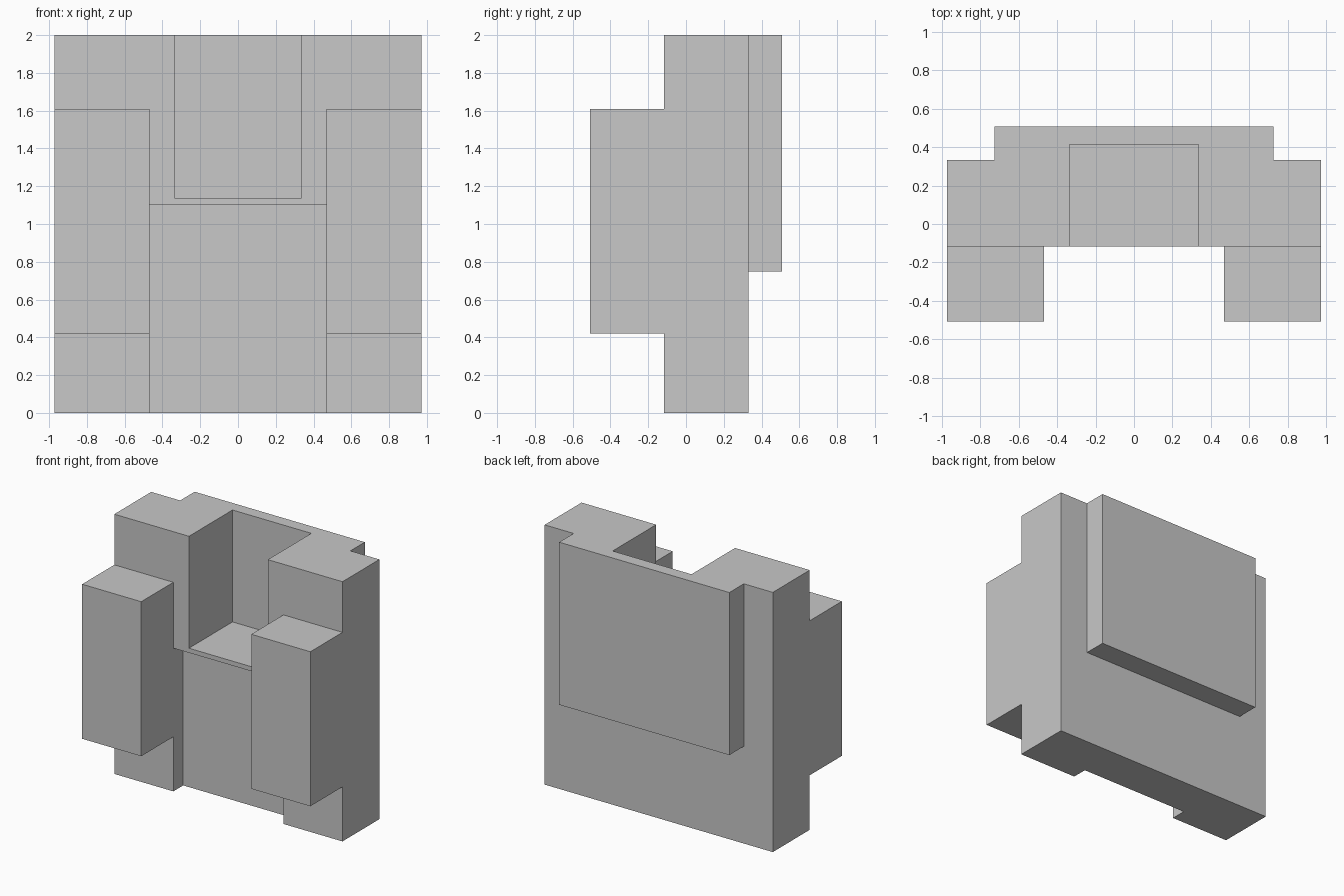
import bpy
import bmesh

if "Cube" in bpy.data.objects:
    bpy.data.objects.remove(bpy.data.objects["Cube"], do_unlink=True)

# Single flat light grey
grey = bpy.data.materials.new("light grey")
grey.use_nodes = True
colour = (0.58, 0.58, 0.58, 1)
grey.diffuse_color = colour
grey.node_tree.nodes["Principled BSDF"].inputs["Base Color"].default_value = colour

# Main dimensions
HALF_WIDTH = 0.972
TOP = 2.0
FRONT, BACK = -0.117, 0.332      # main wall
OUTER = 0.508                    # front of arms and rear of back plate
INNER = 0.469                    # inner side of arms and legs


def box(name, x, y, z):
    """Box spanning the given (low, high) ranges."""
    bm = bmesh.new()
    bmesh.ops.create_cube(bm, size=1)
    for v in bm.verts:
        v.co = [r[0] if c < 0 else r[1] for c, r in zip(v.co, (x, y, z))]
    mesh = bpy.data.meshes.new(name)
    bm.to_mesh(mesh)
    bm.free()
    mesh.materials.append(grey)
    obj = bpy.data.objects.new(name, mesh)
    bpy.context.collection.objects.link(obj)
    return obj


def cut(obj, cutter):
    """Subtract the cutter from the object."""
    mod = obj.modifiers.new(cutter.name, 'BOOLEAN')
    mod.operation = 'DIFFERENCE'
    mod.solver = 'EXACT'
    mod.object = cutter
    bpy.context.view_layer.objects.active = obj
    bpy.ops.object.modifier_apply(modifier=mod.name)


# Main wall and raised plate on its back
body = box("body", (-HALF_WIDTH, HALF_WIDTH), (FRONT, BACK), (0, TOP))
back_plate = box("back_plate", (-0.725, 0.725), (BACK, OUTER), (0.748, TOP))

# Open slot through the top, reaching into the back plate
slot = box("slot_cutter", (-0.336, 0.336), (-0.6, 0.413), (1.138, TOP + 0.2))
cut(body, slot)
cut(back_plate, slot)

# Shallow recess between the legs
recess = box("recess_cutter", (-INNER, INNER), (-0.6, 0.003), (-0.2, 1.103))
cut(body, recess)

for helper in (slot, recess):
    bpy.data.objects.remove(helper, do_unlink=True)

# Blocks projecting forward on each side
for side, name in ((1, "left_arm"), (-1, "right_arm")):
    x = sorted((side * INNER, side * HALF_WIDTH))
    box(name, x, (-OUTER, FRONT), (0.42, 1.61))
